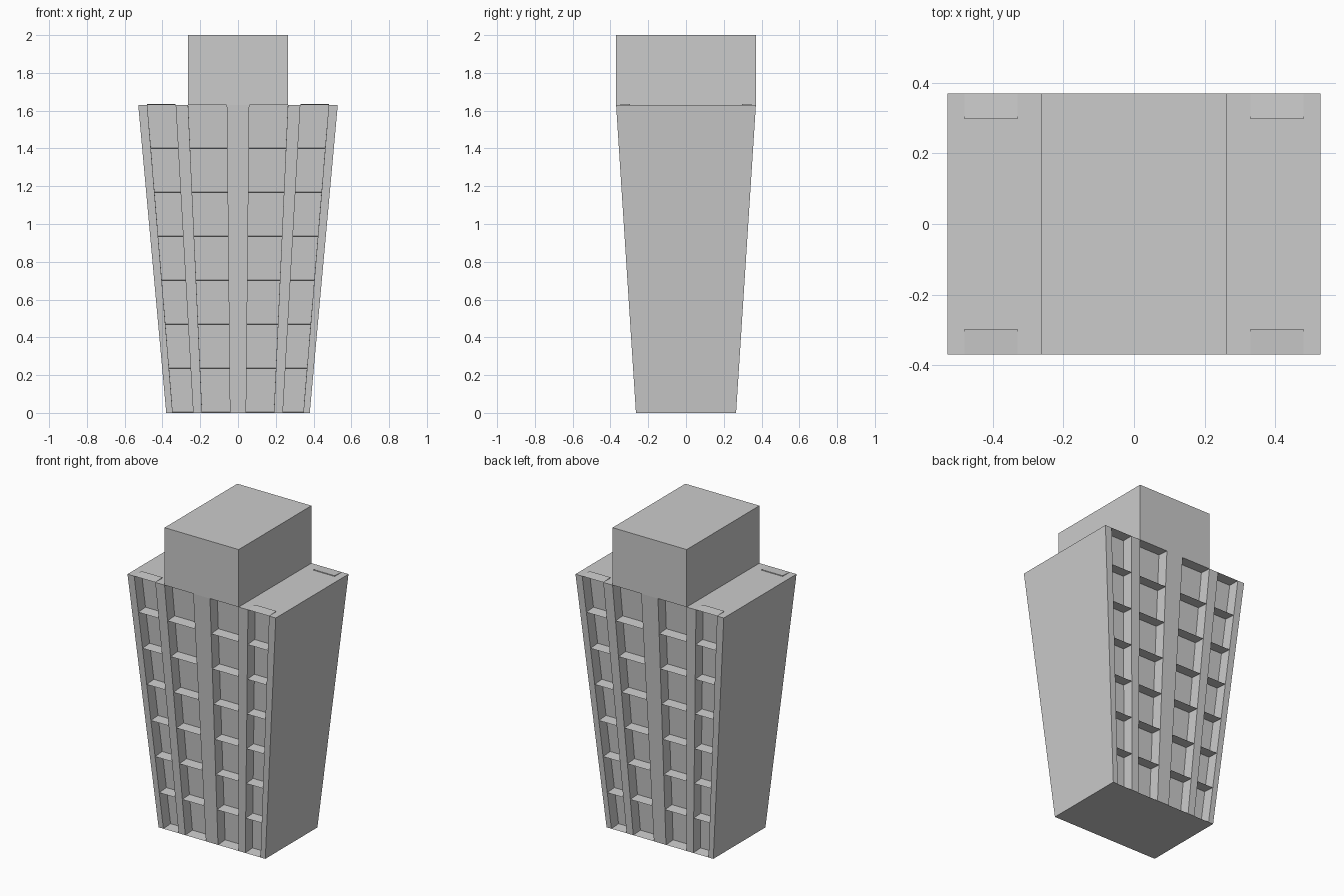
import bpy, bmesh
from mathutils import Vector

if "Cube" in bpy.data.objects:
    bpy.data.objects.remove(bpy.data.objects["Cube"])

BASE, TOP, H = (0.38, 0.265), (0.528, 0.37), 1.63
ROWS, DEPTH, PEAK = 7, 0.073, 2.0
half = [0.113, 0.5, 0.625, 0.91, 1.0]            # pillar / window column edges
U = [-u for u in reversed(half)] + half
WINDOW_COLS = (1, 3, 5, 7)

bm = bmesh.new()


def facade(side):
    """Leaning grid wall; side -1 is the front, +1 the back."""
    grid = []
    for r in range(ROWS + 1):
        t = r / ROWS
        hx = BASE[0] + (TOP[0] - BASE[0]) * t
        hy = BASE[1] + (TOP[1] - BASE[1]) * t
        grid.append([bm.verts.new((u * hx, side * hy, H * t)) for u in U])
    cells = []
    for r in range(ROWS):
        for c in range(len(U) - 1):
            f = [grid[r][c], grid[r][c + 1], grid[r + 1][c + 1], grid[r + 1][c]]
            face = bm.faces.new(f if side < 0 else f[::-1])
            if c in WINDOW_COLS:
                cells.append(face)
    return grid, cells


front, cells_f = facade(-1)
back, cells_b = facade(1)

# side walls, underside and roof strips
left = [row[0] for row in front] + [row[0] for row in reversed(back)]
right = [row[-1] for row in front] + [row[-1] for row in reversed(back)]
bm.faces.new(left)
bm.faces.new(right[::-1])
bm.faces.new(back[0] + front[0][::-1])
roof = []
for a, b in ((0, 3), (3, 6), (6, 9)):
    roof.append(bm.faces.new(front[-1][a:b + 1] + back[-1][a:b + 1][::-1]))
bmesh.ops.recalc_face_normals(bm, faces=bm.faces[:])

# recessed balconies, each pushed in square to the leaning wall
for f in bmesh.ops.extrude_discrete_faces(bm, faces=cells_f + cells_b)["faces"]:
    f.normal_update()
    bmesh.ops.translate(bm, verts=f.verts[:], vec=-f.normal * DEPTH)

# upper block raised from the middle of the roof
ext = bmesh.ops.extrude_face_region(bm, geom=[roof[1]])["geom"]
bmesh.ops.translate(bm, verts=[g for g in ext if isinstance(g, bmesh.types.BMVert)],
                    vec=Vector((0, 0, PEAK - H)))
if roof[1].is_valid:
    bm.faces.remove(roof[1])

mesh = bpy.data.meshes.new("tower_block")
bm.to_mesh(mesh)
bm.free()
bpy.context.collection.objects.link(bpy.data.objects.new("tower_block", mesh))
